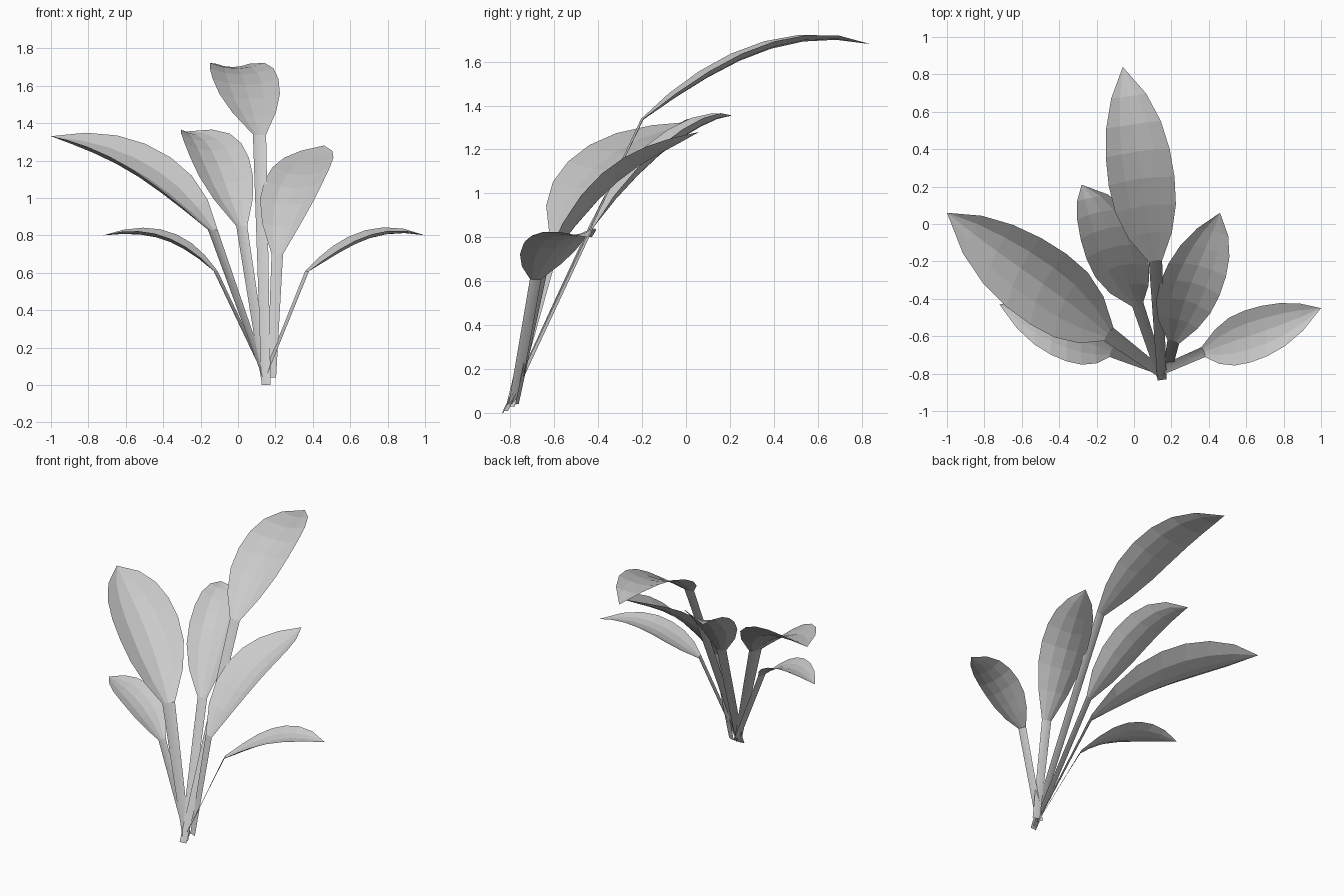
import bpy, bmesh, math
from mathutils import Vector

cube = bpy.data.objects.get("Cube")
if cube:
    bpy.data.objects.remove(cube, do_unlink=True)

# Single plain grey for the whole plant
grey = bpy.data.materials.new("leaf_grey")
grey.use_nodes = True
color = (0.6, 0.6, 0.6, 1)
grey.diffuse_color = color
grey.node_tree.nodes["Principled BSDF"].inputs["Base Color"].default_value = color

# Blade width along its length, as a share of the widest point
BLADE = [0.2, 0.66, 0.92, 1.0, 0.97, 0.83, 0.53, 0.0]
COLUMNS = 4
STEM_STEPS = 3
STEM_WIDTH = 0.05


def through(points, t):
    """Cubic passing through four evenly spaced points."""
    result = Vector((0, 0, 0))
    for i, point in enumerate(points):
        weight = 1.0
        for j in range(len(points)):
            if j != i:
                weight *= (3 * t - j) / (i - j)
        result += weight * Vector(point)
    return result


def make_leaf(name, base, spine, width, angle, cup, tilt=0.0):
    """Flat stem that widens into a cupped, arching blade."""
    angle = math.radians(angle)
    blade_across = Vector((math.cos(angle), math.sin(angle), tilt)).normalized()
    base, neck = Vector(base), Vector(spine[0])

    # The stem lies square to the direction the leaf leans in
    lean = Vector(spine[-1]) - base
    stem_across = Vector((lean.y, -lean.x, 0)).normalized()
    if stem_across.dot(blade_across) < 0:
        stem_across.negate()

    # Stations: centre between the edges, width, fold depth, crosswise direction
    stations = []
    for k in range(STEM_STEPS):
        f = k / STEM_STEPS
        w = STEM_WIDTH + (BLADE[0] * width - STEM_WIDTH) * f
        stations.append((base.lerp(neck, f), w, 0.04, stem_across))
    last = len(BLADE) - 1
    for k, share in enumerate(BLADE):
        centre = through(spine, k / last)
        if k == 0:
            stations.append((centre, share * width, 0.1, stem_across))
        else:
            stations.append((centre, share * width, cup, blade_across))

    bm = bmesh.new()
    rows = []
    for i, (centre, w, depth, across) in enumerate(stations):
        before = stations[max(i - 1, 0)][0]
        after = stations[min(i + 1, len(stations) - 1)][0]
        normal = across.cross(after - before).normalized()
        if normal.z < 0:
            normal.negate()
        if w == 0:
            rows.append([bm.verts.new(centre)] * (COLUMNS + 1))
            continue
        row = []
        for c in range(COLUMNS + 1):
            u = 2 * c / COLUMNS - 1
            sag = depth * w * (1 - u * u)
            row.append(bm.verts.new(centre + across * u * w / 2 - normal * sag))
        rows.append(row)

    for low, high in zip(rows, rows[1:]):
        for c in range(COLUMNS):
            corners = [low[c], low[c + 1], high[c + 1], high[c]]
            bm.faces.new(list(dict.fromkeys(corners)))
    bm.normal_update()
    # Upper surface faces the sky
    if sum(f.normal.z * f.calc_area() for f in bm.faces) < 0:
        bmesh.ops.reverse_faces(bm, faces=bm.faces[:])

    mesh = bpy.data.meshes.new(name)
    bm.to_mesh(mesh)
    bm.free()
    mesh.materials.append(grey)
    bpy.context.collection.objects.link(bpy.data.objects.new(name, mesh))


# Tall leaf at the back
make_leaf("tall_back_leaf", (.15, -.835, 0),
          [(.115, -.2, 1.34), (.055, .13, 1.585), (.005, .48, 1.715), (-.06, .84, 1.68)],
          width=.355, angle=8, cup=.1)
# Broad leaf on the right
make_leaf("broad_right_leaf", (.15, -.8, .03),
          [(-.135, -.59, .83), (-.375, -.405, 1.12), (-.68, -.195, 1.29), (-1, .06, 1.33)],
          width=.43, angle=63, cup=.19, tilt=.17)
# Middle leaves either side of the tall one
make_leaf("middle_right_leaf", (.15, -.82, .01),
          [(.02, -.43, .85), (-.075, -.22, 1.15), (-.16, .02, 1.33), (-.28, .21, 1.355)],
          width=.32, angle=12, cup=.16)
make_leaf("middle_left_leaf", (.18, -.77, .04),
          [(.21, -.63, .7), (.275, -.41, 1.03), (.365, -.18, 1.2), (.46, .06, 1.28)],
          width=.325, angle=-13, cup=.16)
# Low drooping leaves at the sides
make_leaf("low_left_leaf", (.14, -.785, .04),
          [(.37, -.685, .61), (.55, -.62, .75), (.76, -.55, .83), (1, -.45, .8)],
          width=.28, angle=-83, cup=.12, tilt=-.08)
make_leaf("low_right_leaf", (.15, -.785, .04),
          [(-.12, -.685, .61), (-.29, -.615, .765), (-.49, -.54, .83), (-.72, -.43, .8)],
          width=.28, angle=83, cup=.12, tilt=.08)
